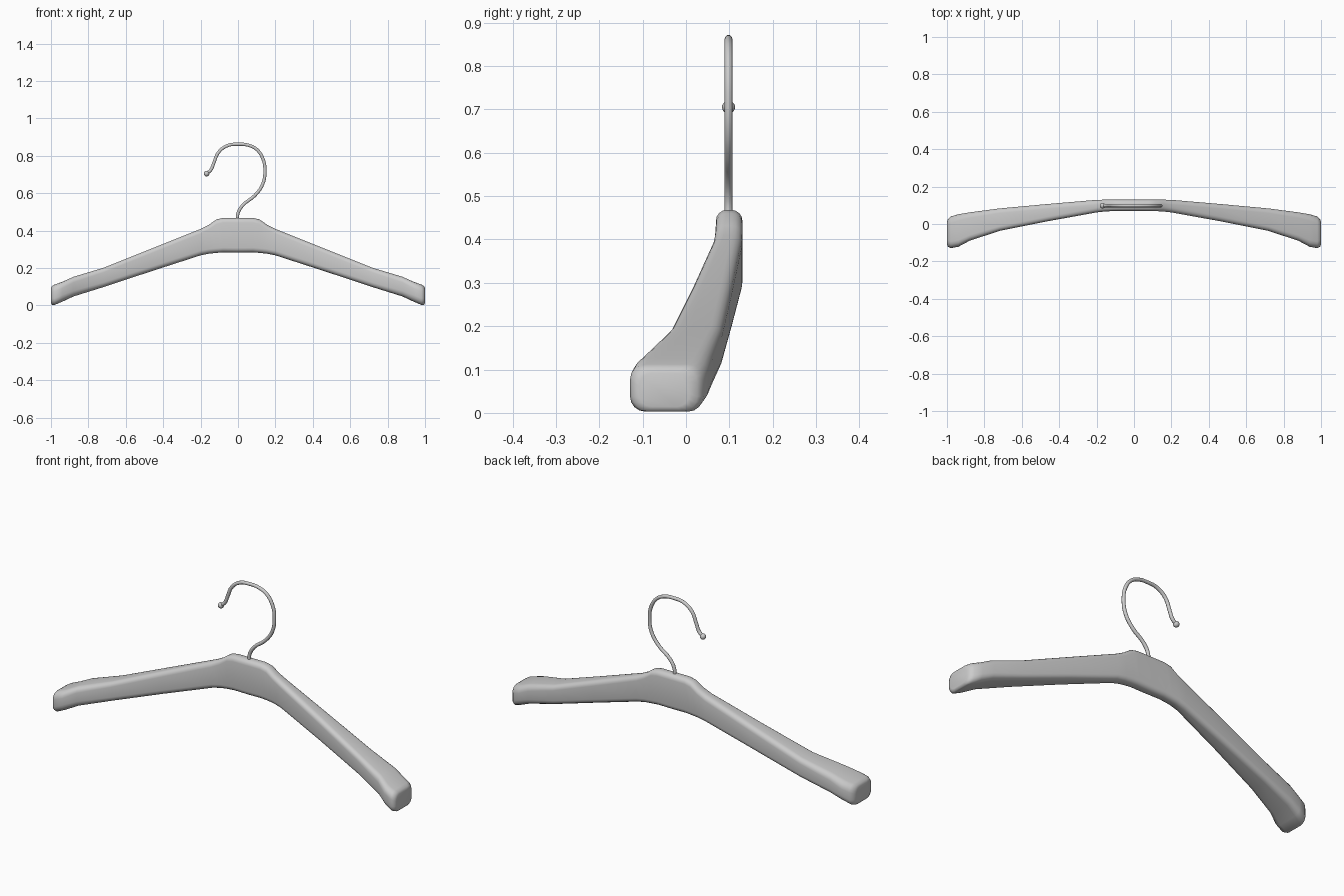
import bpy, bmesh, math
from mathutils import Vector

cube = bpy.data.objects.get("Cube")
if cube:
    bpy.data.objects.remove(cube, do_unlink=True)

grey = bpy.data.materials.new("plain grey")
grey.use_nodes = True
COLOR = (0.6, 0.6, 0.6, 1)
grey.diffuse_color = COLOR
grey.node_tree.nodes["Principled BSDF"].inputs["Base Color"].default_value = COLOR


def finish(bm, name):
    bmesh.ops.recalc_face_normals(bm, faces=bm.faces)
    mesh = bpy.data.meshes.new(name)
    bm.to_mesh(mesh)
    bm.free()
    mesh.materials.append(grey)
    mesh.shade_smooth()
    obj = bpy.data.objects.new(name, mesh)
    bpy.context.collection.objects.link(obj)
    return obj


def rounded_section(x, front, back, low, high, r, steps=4):
    """Rounded rectangle across the arm."""
    corners = [(back - r, high - r), (front + r, high - r),
               (front + r, low + r), (back - r, low + r)]
    points = []
    for i, (cy, cz) in enumerate(corners):
        for k in range(steps + 1):
            a = math.pi / 2 * (i + k / steps)
            points.append(Vector((x, cy + r * math.cos(a), cz + r * math.sin(a))))
    return points


# Wooden body: x, front y, back y, low z, high z, corner radius
stations = [
    (0.00, 0.069, 0.13, 0.283, 0.468, 0.025),
    (0.08, 0.069, 0.13, 0.284, 0.468, 0.025),
    (0.115, 0.069, 0.13, 0.281, 0.460, 0.025),
    (0.155, 0.067, 0.13, 0.277, 0.432, 0.025),
    (0.20, 0.062, 0.129, 0.268, 0.409, 0.025),
    (0.46, 0.015, 0.107, 0.184, 0.305, 0.025),
    (0.72, -0.037, 0.083, 0.098, 0.201, 0.025),
    (0.88, -0.090, 0.062, 0.048, 0.153, 0.03),
    (0.94, -0.122, 0.052, 0.020, 0.126, 0.035),
    (0.98, -0.129, 0.040, 0.003, 0.112, 0.035),
    (0.995, -0.122, 0.026, 0.003, 0.104, 0.035),
    (1.00, -0.108, 0.008, 0.014, 0.092, 0.03),
]
left = [rounded_section(*s) for s in stations]
right = [[Vector((-p.x, p.y, p.z)) for p in ring] for ring in left[:0:-1]]
bm = bmesh.new()
rings = [[bm.verts.new(p) for p in ring] for ring in right + left]
for a, b in zip(rings, rings[1:]):
    for i in range(len(a)):
        j = (i + 1) % len(a)
        bm.faces.new((a[i], a[j], b[j], b[i]))
bm.faces.new(rings[0])
bm.faces.new(rings[-1])
finish(bm, "hanger_body")

# Wire hook
HOOK_Y = 0.098
path = [(-0.003, 0.45), (-0.001, 0.49), (0.025, 0.535), (0.09, 0.588),
        (0.132, 0.648), (0.144, 0.72), (0.133, 0.785), (0.098, 0.836),
        (0.05, 0.858), (0, 0.862), (-0.055, 0.855), (-0.103, 0.82),
        (-0.13, 0.76), (-0.145, 0.725), (-0.168, 0.705)]
curve = bpy.data.curves.new("wire_hook", "CURVE")
curve.dimensions = "3D"
curve.bevel_depth = 0.009
curve.bevel_resolution = 3
curve.resolution_u = 4
curve.use_fill_caps = True
spline = curve.splines.new("BEZIER")
spline.bezier_points.add(len(path) - 1)
for point, (x, z) in zip(spline.bezier_points, path):
    point.co = (x, HOOK_Y, z)
    point.handle_left_type = point.handle_right_type = "AUTO"
curve.materials.append(grey)
bpy.context.collection.objects.link(bpy.data.objects.new("wire_hook", curve))

# Ball on the hook tip
bm = bmesh.new()
bmesh.ops.create_uvsphere(bm, u_segments=16, v_segments=10, radius=0.015)
bmesh.ops.translate(bm, verts=bm.verts, vec=(path[-1][0], HOOK_Y, path[-1][1]))
finish(bm, "hook_tip")
